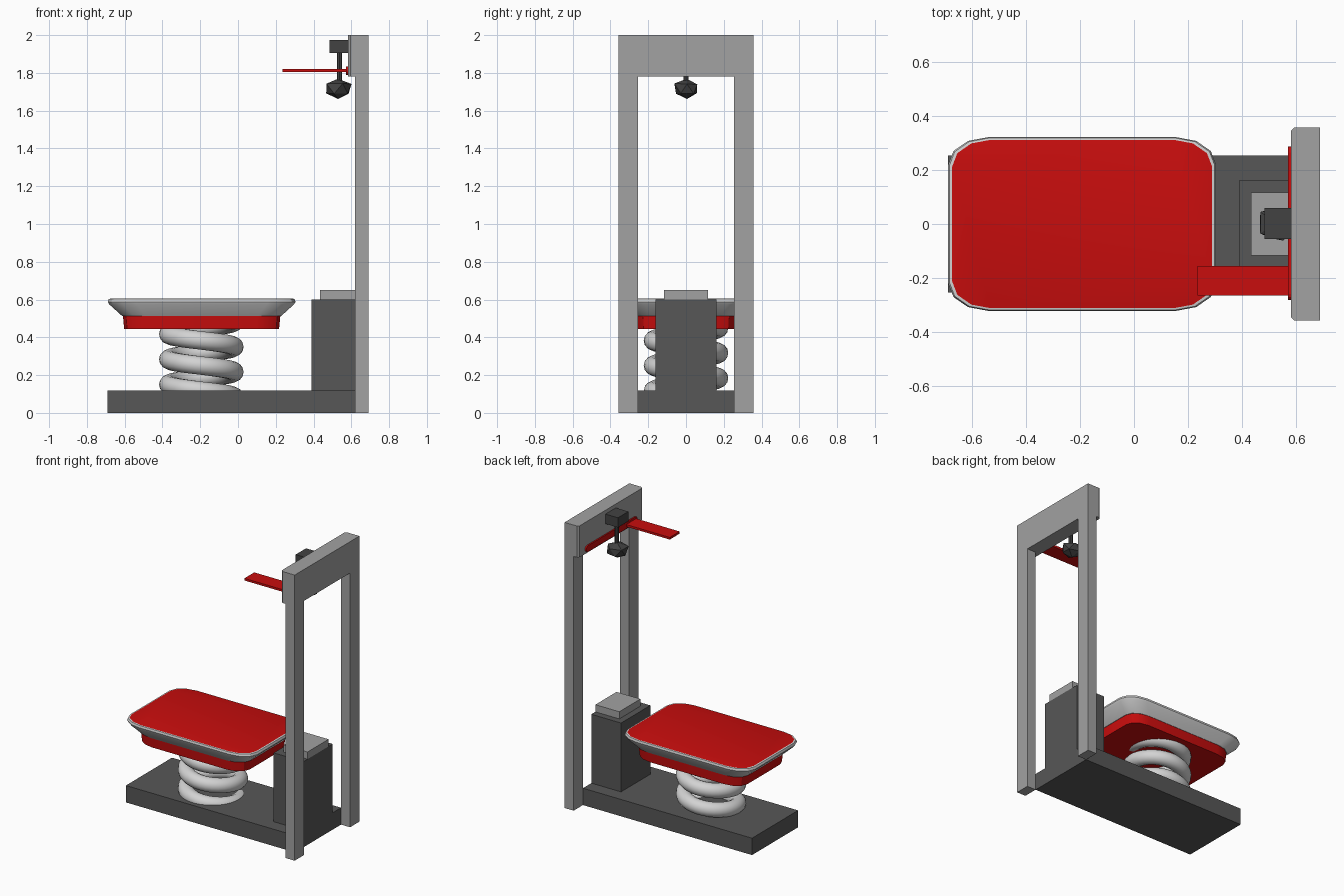
import bpy, bmesh, math, random
from mathutils import Vector

if "Cube" in bpy.data.objects:
    bpy.data.objects.remove(bpy.data.objects["Cube"])

random.seed(4)


def mat(name, r, g, b):
    m = bpy.data.materials.new(name)
    m.diffuse_color = (r, g, b, 1)
    m.use_nodes = True
    m.node_tree.nodes["Principled BSDF"].inputs["Base Color"].default_value = m.diffuse_color
    return m


RED = mat("red", 0.58, 0.004, 0.004)
DARK = mat("dark_gray", 0.095, 0.095, 0.095)
GRAY = mat("mid_gray", 0.36, 0.36, 0.36)
LIGHT = mat("light_gray", 0.65, 0.65, 0.65)
STONE = mat("charcoal", 0.055, 0.055, 0.055)


def finish(name, bm, mats, smooth=None):
    bmesh.ops.recalc_face_normals(bm, faces=bm.faces)
    me = bpy.data.meshes.new(name)
    bm.to_mesh(me)
    bm.free()
    ob = bpy.data.objects.new(name, me)
    bpy.context.collection.objects.link(ob)
    for m in mats:
        me.materials.append(m)
    if smooth:
        bpy.ops.object.select_all(action='DESELECT')
        ob.select_set(True)
        bpy.context.view_layer.objects.active = ob
        bpy.ops.object.shade_smooth_by_angle(angle=math.radians(smooth))
    return ob


def prism(name, pts, direction, m):
    """Flat polygon extruded along a direction."""
    bm = bmesh.new()
    f = bm.faces.new([bm.verts.new(p) for p in pts])
    r = bmesh.ops.extrude_face_region(bm, geom=[f], use_keep_orig=True)
    vs = [v for v in r["geom"] if isinstance(v, bmesh.types.BMVert)]
    bmesh.ops.translate(bm, verts=vs, vec=direction)
    return finish(name, bm, [m])


def box(name, x0, x1, y0, y1, z0, z1, m):
    return prism(name, [(x0, y0, z0), (x1, y0, z0), (x1, y1, z0), (x0, y1, z0)],
                 (0, 0, z1 - z0), m)


# base and pillar
box("base", -0.69, 0.62, -0.255, 0.255, 0, 0.118, DARK)
box("pillar", 0.39, 0.62, -0.162, 0.162, 0.11, 0.60, DARK)
box("pillar_cap", 0.435, 0.62, -0.117, 0.117, 0.60, 0.65, GRAY)

# door-like frame
for side, s in (("left", 1), ("right", -1)):
    y0, y1 = sorted((s * 0.255, s * 0.358))
    box(side + "_post", 0.62, 0.69, y0, y1, 0, 1.79, GRAY)
prism("top_beam", [(0.69, -0.358, 1.78), (0.69, 0.358, 1.78), (0.595, 0.358, 1.78),
                   (0.582, 0.345, 1.78), (0.582, -0.345, 1.78), (0.595, -0.358, 1.78)],
      (0, 0, 0.22), GRAY)

# red rail with rounded ends, and the arm it carries
rail = []
for yc, a0 in ((0.265, -90), (-0.26, 90)):
    for i in range(7):
        a = math.radians(a0 + 30 * i)
        rail.append((0.572, yc + 0.022 * math.cos(a), 1.812 + 0.022 * math.sin(a)))
prism("rail", rail, (0.015, 0, 0), RED)
box("arm", 0.235, 0.58, -0.265, -0.156, 1.805, 1.82, RED)

# bracket, rod and hanging rock
box("bracket", 0.485, 0.585, -0.055, 0.06, 1.905, 1.973, STONE)
bm = bmesh.new()
bmesh.ops.create_cone(bm, cap_ends=True, segments=8, radius1=0.014, radius2=0.014, depth=0.18)
bmesh.ops.translate(bm, verts=bm.verts, vec=(0.537, 0, 1.83))
finish("rod", bm, [STONE])
bm = bmesh.new()
bmesh.ops.create_icosphere(bm, subdivisions=1, radius=1)
for v in bm.verts:
    v.co *= random.uniform(0.88, 1.18)
    v.co = Vector((0.53 + v.co.x * 0.076, 0.005 + v.co.y * 0.068, 1.715 + v.co.z * 0.056))
finish("rock", bm, [STONE])

# coil spring: one turn drops 0.133 and both ends sink into their neighbours
bm = bmesh.new()
CX, R, T, PITCH, TOP, BOTTOM = -0.194, 0.174, 0.05, 0.133, 0.49, 0.07
steps, sides = 110, 14
rings = []
for i in range(steps + 1):
    z = TOP + (BOTTOM - TOP) * i / steps
    a = (0.35 - z) / PITCH * math.tau
    ring = []
    for j in range(sides):
        t = math.tau * j / sides
        r = R + T * math.cos(t)
        ring.append(bm.verts.new((CX + r * math.cos(a), r * math.sin(a), z + T * math.sin(t))))
    rings.append(ring)
for p, q in zip(rings, rings[1:]):
    for j in range(sides):
        k = (j + 1) % sides
        bm.faces.new((p[j], p[k], q[k], q[j]))
bm.faces.new(rings[0])
bm.faces.new(rings[-1])
finish("spring", bm, [LIGHT], 40)


# platform: rounded rectangle lofted through (scale, height)
def outline(bm, s, z):
    pts = []
    for sx, sy, a0 in ((1, 1, 0), (-1, 1, 90), (-1, -1, 180), (1, -1, 270)):
        for i in range(4):
            a = math.radians(a0 + 30 * i)
            x = sx * 0.35 + 0.147 * math.cos(a)
            y = sy * 0.22 + 0.102 * math.sin(a)
            pts.append(bm.verts.new((-0.1925 + x * s, y * s, z)))
    return pts


bm = bmesh.new()
loops = [outline(bm, s, z) for s, z in
         ((0.825, 0.445), (0.838, 0.512), (0.845, 0.512), (0.985, 0.575),
          (1.0, 0.588), (0.99, 0.603), (0.97, 0.605))]
for n, (p, q) in enumerate(zip(loops, loops[1:])):
    for j in range(len(p)):
        k = (j + 1) % len(p)
        bm.faces.new((p[j], p[k], q[k], q[j])).material_index = 0 if n == 0 else 1
bm.faces.new(loops[0])
bm.faces.new(loops[-1])
finish("platform", bm, [RED, LIGHT], 25)
